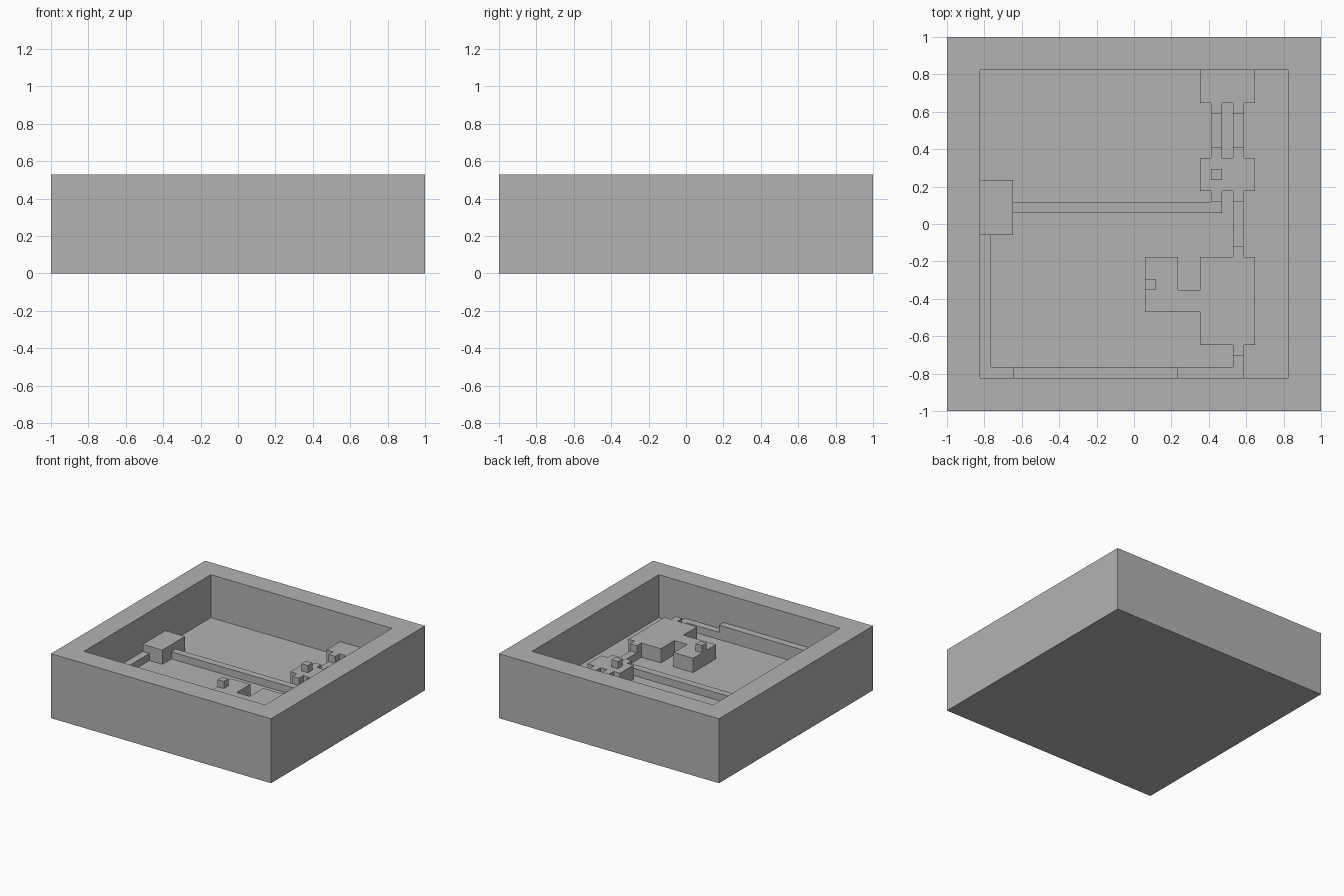
import bpy
import bmesh
import math

U = 1 / 17          # one layout unit
FLOOR, TRACE, PAD, PEG, RIM = 3, 4, 5, 6, 9   # heights in layout units

default = bpy.data.objects.get("Cube")
if default:
    bpy.data.objects.remove(default, do_unlink=True)

grey = bpy.data.materials.new("plain grey")
grey.use_nodes = True
grey.diffuse_color = (0.45, 0.45, 0.45, 1)
grey.node_tree.nodes["Principled BSDF"].inputs["Base Color"].default_value = (0.45, 0.45, 0.45, 1)


def add_object(name, bm):
    bmesh.ops.recalc_face_normals(bm, faces=bm.faces[:])
    bmesh.ops.scale(bm, vec=(U, U, U), verts=bm.verts[:])
    mesh = bpy.data.meshes.new(name)
    bm.to_mesh(mesh)
    bm.free()
    mesh.materials.append(grey)
    obj = bpy.data.objects.new(name, mesh)
    bpy.context.collection.objects.link(obj)
    return obj


def relief(name, rects, top, bottom=FLOOR):
    """Raise the merged area of rectangles (x0, x1, y0, y1) into one solid."""
    cells = {(x, y) for x0, x1, y0, y1 in rects
             for x in range(x0, x1) for y in range(y0, y1)}
    bm = bmesh.new()
    for x, y in sorted(cells):
        corners = ((x, y), (x + 1, y), (x + 1, y + 1), (x, y + 1))
        bm.faces.new([bm.verts.new((cx, cy, bottom)) for cx, cy in corners])
    bmesh.ops.remove_doubles(bm, verts=bm.verts[:], dist=0.01)
    bmesh.ops.dissolve_limit(bm, angle_limit=math.radians(1),
                             verts=bm.verts[:], edges=bm.edges[:])
    grown = bmesh.ops.extrude_face_region(bm, geom=bm.faces[:], use_keep_orig=True)
    raised = [v for v in grown["geom"] if isinstance(v, bmesh.types.BMVert)]
    bmesh.ops.translate(bm, vec=(0, 0, top - bottom), verts=raised)
    return add_object(name, bm)


# Square tray with a sunken floor
bm = bmesh.new()
bmesh.ops.create_cube(bm, size=1)
for v in bm.verts:
    v.co = (v.co.x * 34, v.co.y * 34, (v.co.z + 0.5) * RIM)
lid = max(bm.faces, key=lambda f: f.calc_center_median().z)
bmesh.ops.inset_region(bm, faces=[lid], thickness=3, use_even_offset=True)
walls = bmesh.ops.extrude_discrete_faces(bm, faces=[lid])
bmesh.ops.translate(bm, vec=(0, 0, FLOOR - RIM), verts=walls["faces"][0].verts[:])
add_object("tray", bm)

# Tall pads, with short tabs where the channels meet them
relief("side_pad", [(-14, -11, -1, 4)], PAD)
relief("back_pad", [(6, 11, 11, 14), (7, 8, 10, 11), (9, 10, 10, 11)], PAD)
relief("middle_pad", [(6, 11, 3, 6), (7, 8, 6, 7), (9, 10, 6, 7),
                      (7, 8, 2, 3), (9, 10, 2, 3)], PAD)
relief("front_pad", [(6, 11, -11, -3), (1, 6, -8, -6), (1, 4, -6, -3),
                     (9, 10, -3, -2), (9, 10, -12, -11)], PAD)
relief("front_wall_strip", [(-11, 4, -14, -13)], PAD)

# Low channels
for i, x in enumerate((7, 9)):
    relief(f"back_channel_{i + 1}", [(x, x + 1, 7, 10)], TRACE)
relief("middle_channel", [(9, 10, -2, 2)], TRACE)
relief("long_channel", [(-11, 8, 1, 2)], TRACE)
relief("front_right_channel", [(4, 10, -14, -13), (9, 10, -13, -12)], TRACE)
relief("corner_channel", [(-14, -13, -14, -1), (-13, -11, -14, -13)], TRACE)

# Small pegs on the pads
relief("middle_peg", [(7, 8, 4, 5)], PEG, PAD)
relief("front_peg", [(1, 2, -6, -5)], PEG, PAD)
